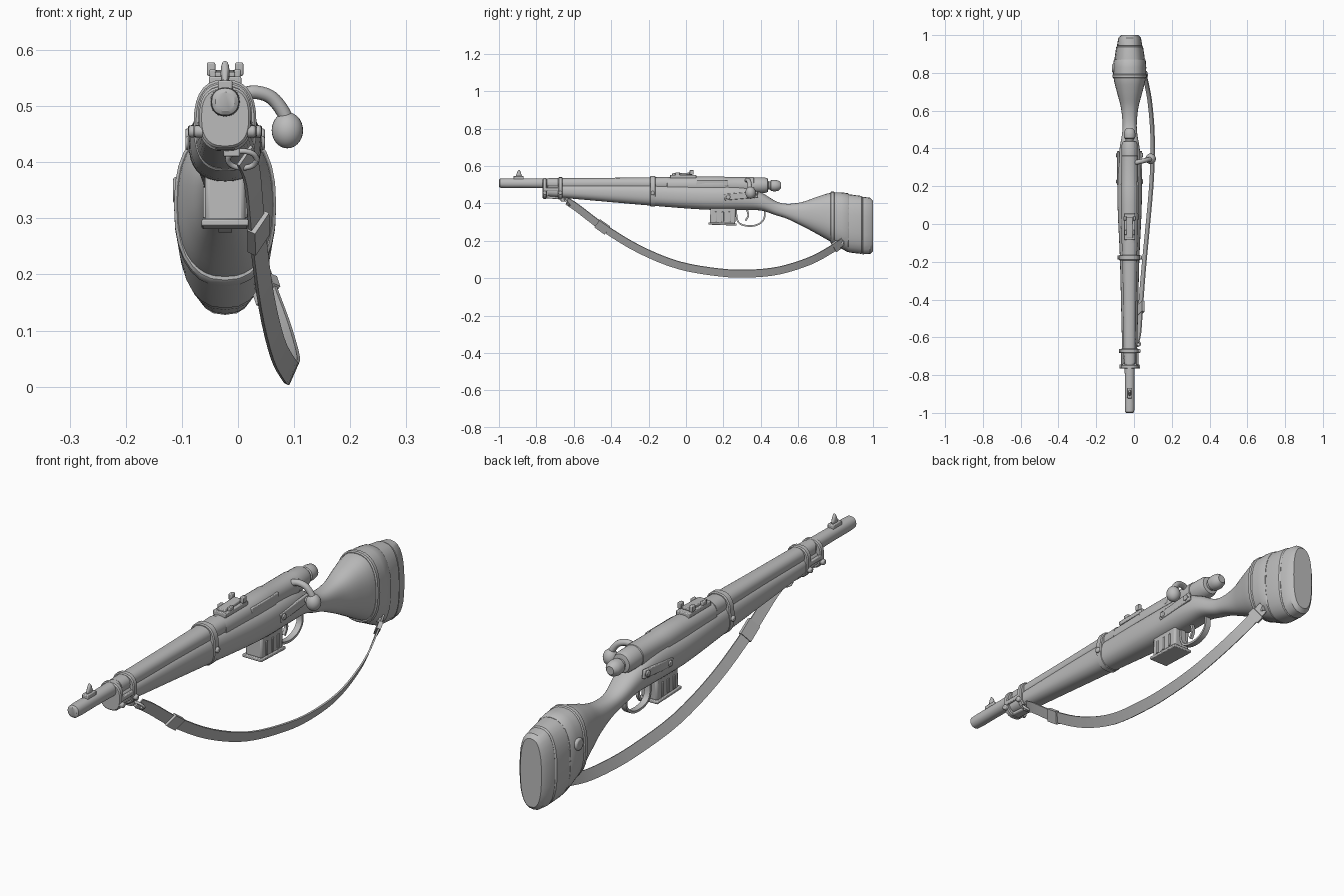
import bpy, bmesh, math
from mathutils import Vector

cube = bpy.data.objects.get("Cube")
if cube:
    bpy.data.objects.remove(cube, do_unlink=True)

grey = bpy.data.materials.new("plain_grey")
grey.use_nodes = True
grey.diffuse_color = (0.5, 0.5, 0.5, 1)
grey.node_tree.nodes["Principled BSDF"].inputs["Base Color"].default_value = grey.diffuse_color

AXIS = -0.023   # the long axis lies slightly off the middle
BORE = 0.508    # height of the barrel axis


def finish(name, bm, bevel=0):
    bmesh.ops.recalc_face_normals(bm, faces=bm.faces)
    mesh = bpy.data.meshes.new(name)
    bm.to_mesh(mesh)
    bm.free()
    mesh.materials.append(grey)
    ob = bpy.data.objects.new(name, mesh)
    bpy.context.collection.objects.link(ob)
    if bevel:
        mod = ob.modifiers.new("soft_edges", "BEVEL")
        mod.width, mod.segments = bevel, 2
    bpy.ops.object.select_all(action="DESELECT")
    bpy.context.view_layer.objects.active = ob
    ob.select_set(True)
    bpy.ops.object.shade_smooth_by_angle(angle=math.radians(35))
    return ob


def spline(points, steps):
    """Smooth run of vectors through the given points."""
    p = [Vector(q) for q in points]
    p = [p[0]] + p + [p[-1]]
    out = []
    for a, b, c, d in zip(p, p[1:], p[2:], p[3:]):
        for i in range(steps):
            t = i / steps
            out.append(b + (c - a) * t / 2 + (a - b * 2.5 + c * 2 - d / 2) * t * t
                       + ((b - c) * 3 + d - a) * t ** 3 / 2)
    return out + [p[-1]]


def skin(name, rings):
    bm = bmesh.new()
    loops = [[bm.verts.new(v) for v in ring] for ring in rings]
    n = len(loops[0])
    for a, b in zip(loops, loops[1:]):
        for i in range(n):
            j = (i + 1) % n
            bm.faces.new((a[i], a[j], b[j], b[i]))
    bm.faces.new(loops[0])
    bm.faces.new(loops[-1])
    return finish(name, bm)


def loft(name, stations, power=2, steps=1, n=28):
    """Rounded sections along y: (y, bottom, top, half width)."""
    rings = []
    for y, low, high, half in spline([Vector(s) for s in stations], steps):
        ring = []
        for i in range(n):
            a = math.tau * i / n
            c, s = math.cos(a), math.sin(a)
            ring.append((AXIS + half * math.copysign(abs(c) ** (2 / power), c), y,
                         (low + high) / 2 + (high - low) / 2 * math.copysign(abs(s) ** (2 / power), s)))
        rings.append(ring)
    return skin(name, rings)


def lathe(name, profile, z=BORE, power=2):
    return loft(name, [(y, z - r, z + r, r) for y, r in profile], power)


def strip(name, points, across, half, thick, steps=4):
    """Flat band swept along a path."""
    path = spline(points, steps)
    rings = []
    for i, p in enumerate(path):
        t = (path[min(i + 1, len(path) - 1)] - path[max(i - 1, 0)]).normalized()
        w = Vector(across)
        w = (w - t * w.dot(t)).normalized()
        u = t.cross(w) * thick / 2
        w *= half
        rings.append([p + w + u, p - w + u, p - w - u, p + w - u])
    return skin(name, rings)


def box(name, centre, size, tilt=0, bevel=0.003):
    bm = bmesh.new()
    bmesh.ops.create_cube(bm, size=1)
    for v in bm.verts:
        v.co = Vector(a * b for a, b in zip(v.co, size))
    ob = finish(name, bm, bevel)
    ob.location = centre
    ob.rotation_euler.x = math.radians(tilt)
    return ob


def disc(name, centre, radius, depth):
    """Round button facing sideways."""
    bm = bmesh.new()
    bmesh.ops.create_cone(bm, cap_ends=True, segments=16, radius1=radius, radius2=radius, depth=depth)
    ob = finish(name, bm, depth / 4)
    ob.location = centre
    ob.rotation_euler.y = math.pi / 2


def tube(name, points, radius, closed=False):
    curve = bpy.data.curves.new(name, "CURVE")
    curve.dimensions = "3D"
    curve.bevel_depth, curve.bevel_resolution, curve.use_fill_caps = radius, 3, True
    sp = curve.splines.new("POLY")
    path = spline(points, 5)
    sp.points.add(len(path) - 1)
    for q, v in zip(sp.points, path):
        q.co = (*v, 1)
    sp.use_cyclic_u = closed
    sp.use_smooth = True
    curve.materials.append(grey)
    bpy.context.collection.objects.link(bpy.data.objects.new(name, curve))


# Stock from fore-end through the wrist to the butt
loft("stock", [(-0.74, .437, .50, .038), (-0.4, .407, .505, .046), (-0.17, .387, .505, .052),
               (0.1, .367, .50, .064), (0.3, .365, .495, .062), (0.4, .362, .46, .053),
               (0.48, .337, .412, .040), (0.54, .318, .398, .038), (0.62, .28, .407, .047),
               (0.7, .237, .435, .068), (0.78, .192, .457, .086), (0.87, .15, .45, .083)],
     power=2.4, steps=4, n=36)
loft("butt_strap", [(.772, .19, .459, .086), (.776, .185, .463, .091), (.79, .179, .463, .091), (.794, .18, .459, .087)], 2.4)
loft("butt_cuff", [(.79, .18, .459, .087), (.83, .158, .459, .088), (.865, .14, .455, .085), (.872, .143, .45, .08)], 2.4)
loft("butt_pad", [(.86, .143, .449, .079), (.878, .137, .448, .08), (.938, .13, .44, .071), (.943, .135, .435, .066)], 2.5)
loft("butt_plate", [(.94, .135, .432, .064), (.945, .128, .436, .067), (.985, .13, .43, .06), (1, .145, .415, .046)], 2.6)
disc("butt_disc", (AXIS - .082, .825, .35), .024, .022)

# Barrel, upper handguard and receiver
lathe("barrel", [(-1, .017), (-.995, .024), (-.96, .0255), (-.88, .025), (-.7, .027), (-.1, .03)], power=2.2)
loft("handguard", [(-.735, .475, .535, .031), (-.4, .475, .537, .035), (-.17, .47, .54, .039), (-.1, .47, .542, .042)], 2.3)
lathe("receiver", [(-.11, .035), (-.1, .043), (.1, .047), (.2, .047), (.215, .044), (.36, .044), (.365, .04)], .497, 2.2)
lathe("bolt_sleeve", [(.3, .037), (.345, .043), (.42, .042), (.437, .036), (.44, .022)], .497)
lathe("cocking_knob", [(.43, .02), (.45, .022), (.455, .029), (.475, .031), (.495, .027), (.507, .016)], .495)
box("ejection_cover", (AXIS + .036, .14, .51), (.02, .17, .03))

# Barrel bands and nose cap
bands = {"nose_cap": (-.755, .425, .535, .046, .022), "front_band": (-.672, .42, .54, .048, .024),
         "middle_band": (-.178, .384, .547, .056, .03)}
for name, (y, low, high, half, length) in bands.items():
    e, d = length / 2, .004
    loft(name, [(y - e, low + d, high - d, half - d), (y - e + d, low, high, half),
                (y + e - d, low, high, half), (y + e, low + d, high - d, half - d)], 2.6)
    for side in (-1, 1):
        disc(name + "_screw", (AXIS + side * half, y, .455), .011, .018)
for side in (-1, 1):
    box("nose_bar", (AXIS + side * .04, -.715, .475), (.012, .08, .018))
box("nose_underplate", (AXIS, -.7, .432), (.035, .12, .016), -4)

# Sights
box("front_sight_base", (AXIS, -.895, .537), (.026, .055, .018))
loft("front_sight_blade", [(-.91, .535, .55, .004), (-.9, .535, .572, .007), (-.893, .535, .581, .008),
                           (-.886, .535, .572, .007), (-.878, .535, .55, .004)], 2.5, n=12)
box("rear_sight_base", (AXIS, -.015, .544), (.058, .14, .018))
box("rear_sight_leaf", (AXIS, -.02, .557), (.036, .11, .012), 2)
for side in (-1, 1):
    box("rear_sight_ear", (AXIS + side * .025, .03, .566), (.015, .022, .024))
    box("rear_sight_slider", (AXIS + side * .022, -.045, .558), (.012, .025, .016))

# Bolt handle and ball
tube("bolt_handle", [(AXIS + .03, .325, .52), (.03, .33, .525), (.06, .337, .515), (.083, .342, .485), (.088, .344, .46)], .0125)
bm = bmesh.new()
bmesh.ops.create_uvsphere(bm, u_segments=24, v_segments=14, radius=.028)
ball = finish("bolt_ball", bm)
ball.location = (.088, .345, .457)
ball.scale.z = 1.15

# Side plates with screws
for side in (-1, 1):
    x = AXIS + side * .06
    box("side_plate", (x, .295, .441), (.012, .18, .034), 5)
    for y, z in ((.225, .434), (.365, .448)):
        disc("side_plate_screw", (x + side * .005, y, z), .012, .012)

# Magazine with ribs and floor plate
box("magazine", (AXIS, .197, .335), (.072, .135, .09), -2, .008)
box("magazine_floor", (AXIS, .195, .29), (.084, .152, .012), -2)
for side in (-1, 1):
    for k in range(3):
        box("magazine_rib", (AXIS + side * .036, .16 + k * .036, .328), (.007, .012, .055), 0, .002)

# Trigger and guard
strip("trigger_guard", [(AXIS, .268, .37), (AXIS, .273, .315), (AXIS, .295, .288), (AXIS, .345, .279),
                        (AXIS, .39, .29), (AXIS, .418, .32), (AXIS, .42, .365)], (1, 0, 0), .012, .009)
strip("trigger", [(AXIS, .325, .37), (AXIS, .333, .335), (AXIS, .318, .308)], (1, 0, 0), .006, .01)

# Sling, buckle, keepers and swivel ring
sling = [(.012, -.635, .412), (.025, -.58, .375), (.035, -.44, .27), (.05, -.25, .155), (.07, -.04, .07),
         (.09, .18, .031), (.098, .34, .025), (.097, .5, .042), (.082, .66, .092), (.06, .77, .15), (.042, .84, .197)]
strip("sling", sling, (.4, 0, .9), .022, .006)
strip("sling_buckle", [(.036, -.475, .294), (.037, -.42, .255)], (.4, 0, .9), .026, .016, 1)
strip("sling_keeper", [(.054, .79, .162), (.048, .815, .18)], (.4, 0, .9), .027, .016, 1)
box("butt_swivel", (.028, .832, .192), (.04, .025, .02))
ring = [(.008 + .026 * math.cos(a), -.635 - .012 * math.sin(a), .405 + .015 * math.sin(a))
        for a in [math.tau * k / 8 for k in range(9)]]
tube("swivel_ring", ring, .005)
box("swivel_mount", (AXIS + .012, -.65, .42), (.03, .04, .02))
